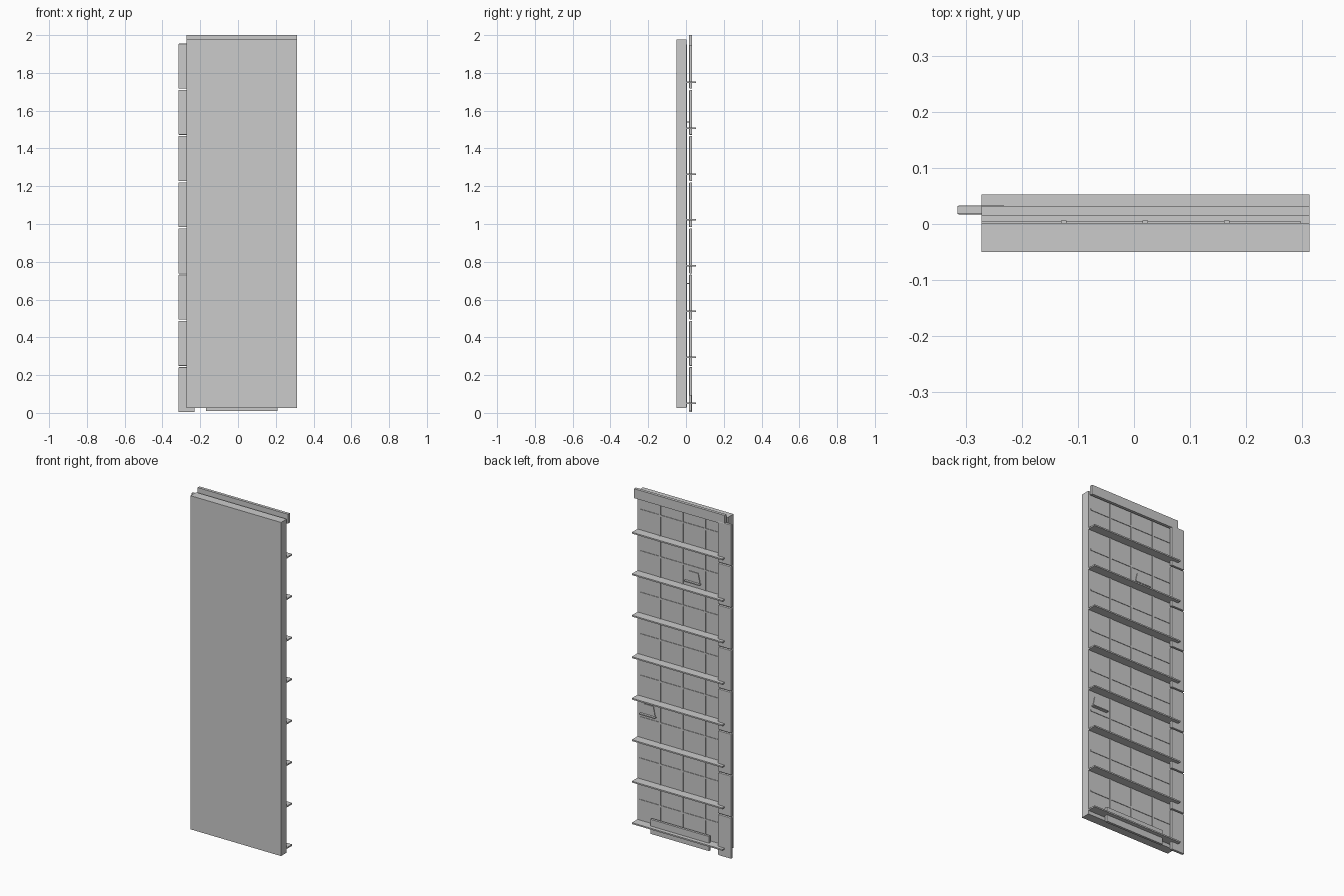
import bpy, bmesh

if "Cube" in bpy.data.objects:
    bpy.data.objects.remove(bpy.data.objects["Cube"])


def box(name, x0, x1, y0, y1, z0, z1, bevel=0.0):
    """Axis-aligned box given by its limits."""
    bm = bmesh.new()
    bmesh.ops.create_cube(bm, size=1)
    for v in bm.verts:
        v.co.x = x1 if v.co.x > 0 else x0
        v.co.y = y1 if v.co.y > 0 else y0
        v.co.z = z1 if v.co.z > 0 else z0
    me = bpy.data.meshes.new(name)
    bm.to_mesh(me)
    bm.free()
    ob = bpy.data.objects.new(name, me)
    bpy.context.collection.objects.link(ob)
    if bevel:
        m = ob.modifiers.new("Bevel", 'BEVEL')
        m.width = bevel
        m.segments = 2
    return ob


def plate(name, outline, y0, y1):
    """Flat plate from an xz outline, extruded along y."""
    bm = bmesh.new()
    face = bm.faces.new([bm.verts.new((x, y0, z)) for x, z in outline])
    ext = bmesh.ops.extrude_face_region(bm, geom=[face])
    for v in ext["geom"]:
        if isinstance(v, bmesh.types.BMVert):
            v.co.y = y1
    bmesh.ops.recalc_face_normals(bm, faces=bm.faces)
    me = bpy.data.meshes.new(name)
    bm.to_mesh(me)
    bm.free()
    ob = bpy.data.objects.new(name, me)
    bpy.context.collection.objects.link(ob)


L, R, BACK = -0.272, 0.313, 0.002
PITCH = 0.2425

# Main slab
box("panel_slab", L, R, -0.05, BACK, 0.027, 1.977)

# Raised ribs on the back of the slab
for i in range(3):
    x = -0.125 + i * 0.145
    box("vertical_rib", x - 0.005, x + 0.005, BACK - 0.001, 0.006, 0.03, 1.95)
for i in range(8):
    z = 0.173 + i * PITCH
    box("horizontal_rib", L, 0.297, BACK - 0.001, 0.005, z - 0.005, z + 0.005)

# Deep horizontal fins
for i in range(8):
    z = 0.052 + i * PITCH
    box("horizontal_fin", L, R, 0.001, 0.053, z - 0.004, z + 0.004)

# Segmented side flange
for i in range(8):
    z = 0.004 + i * 0.2447
    box("side_flange", -0.315, -0.23, 0.017, 0.033, z, z + 0.238, 0.003)

# Top rail and bottom plate
box("top_rail", L, R, 0.015, 0.032, 1.945, 2.0)
box("bottom_plate", -0.17, 0.21, 0.016, 0.03, 0.01, 0.095)

# Small clips: trapezoid plate with a ledge at its foot
for x, z in ((-0.05, 1.54), (0.24, 0.685)):
    plate("clip_plate", [(x - 0.045, z), (x + 0.045, z),
                         (x + 0.032, z + 0.06), (x - 0.032, z + 0.06)],
          BACK - 0.001, 0.006)
    box("clip_ledge", x - 0.05, x + 0.05, BACK - 0.001, 0.02, z - 0.003, z + 0.003)
